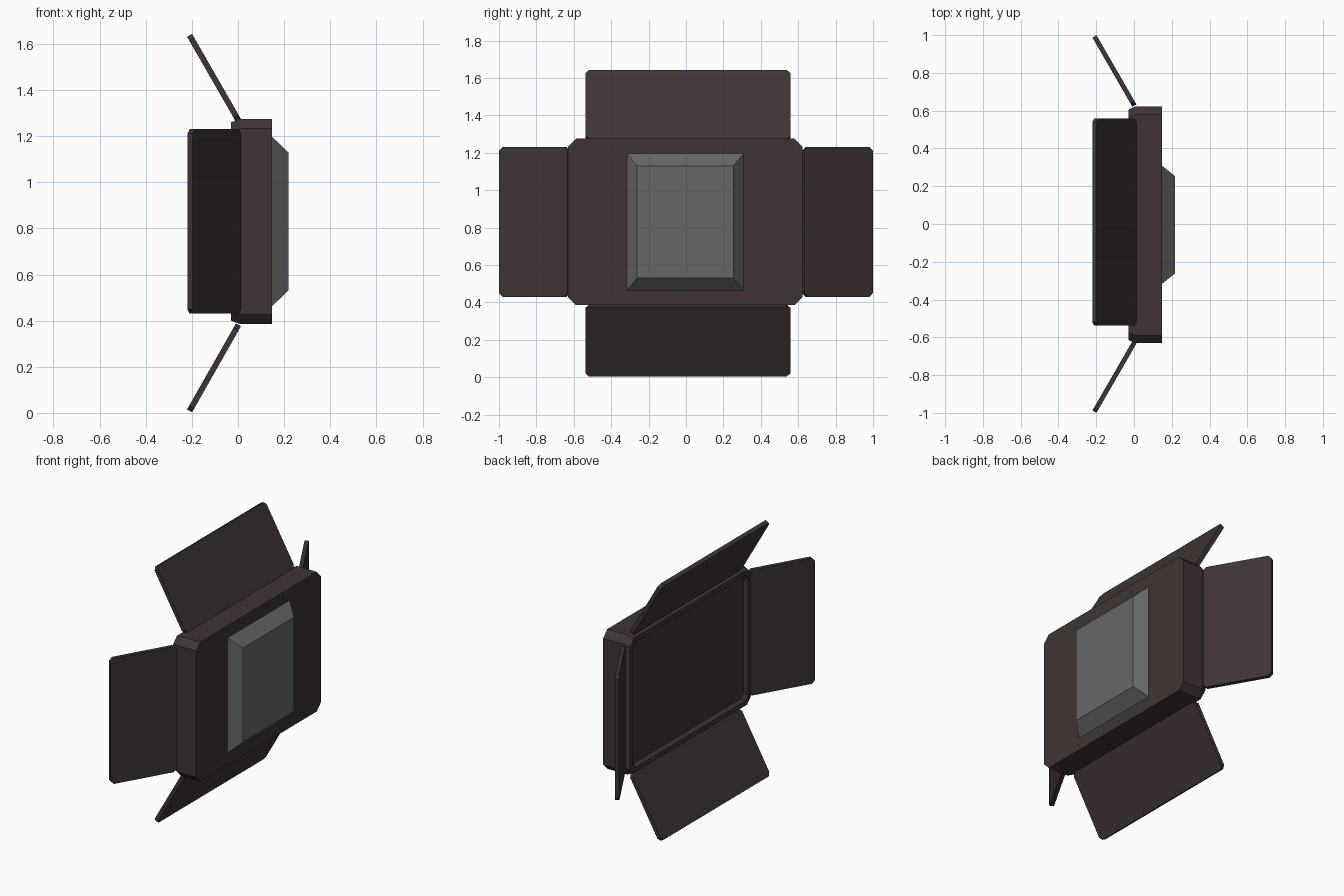
import bpy, bmesh, math
from mathutils import Vector

if "Cube" in bpy.data.objects:
    bpy.data.objects.remove(bpy.data.objects["Cube"])


def material(name, rgb):
    m = bpy.data.materials.new(name)
    m.diffuse_color = (*rgb, 1)
    m.use_nodes = True
    m.node_tree.nodes["Principled BSDF"].inputs["Base Color"].default_value = m.diffuse_color
    return m


BROWN = material("dark brown", (0.050, 0.034, 0.035))
GREY = material("mid grey", (0.135, 0.135, 0.137))
ZC = 0.83  # height of the panel centre


def octagon(hu, hv, c):
    """Rectangle outline with cut corners."""
    return [(hu - c, -hv), (hu, -hv + c), (hu, hv - c), (hu - c, hv),
            (-hu + c, hv), (-hu, hv - c), (-hu, -hv + c), (-hu + c, -hv)]


def loft(name, rings, mat):
    """Skin a list of point rings and cap both ends."""
    bm = bmesh.new()
    vs = [[bm.verts.new(p) for p in ring] for ring in rings]
    n = len(vs[0])
    for a, b in zip(vs, vs[1:]):
        for i in range(n):
            bm.faces.new((a[i], a[(i + 1) % n], b[(i + 1) % n], b[i]))
    bm.faces.new(vs[0][::-1])
    bm.faces.new(vs[-1])
    bmesh.ops.recalc_face_normals(bm, faces=bm.faces)
    me = bpy.data.meshes.new(name)
    bm.to_mesh(me)
    bm.free()
    me.materials.append(mat)
    ob = bpy.data.objects.new(name, me)
    bpy.context.collection.objects.link(ob)
    return ob


# Main panel: cut corners, tapered rim and shallow recess on the -x side
profile = [(0.148, 0.627, 0.445, 0.042), (0.01, 0.627, 0.445, 0.042),
           (-0.03, 0.61, 0.43, 0.042), (-0.03, 0.58, 0.40, 0.025),
           (-0.008, 0.565, 0.385, 0.025)]
loft("panel_body", [[(x, y - 0.004, z + ZC) for y, z in octagon(hy, hz, c)]
                    for x, hy, hz, c in profile], BROWN)

# Raised grey housing on the +x side
loft("rear_housing", [[(x, sy * hy - 0.004, ZC + sz * hz)
                       for sy, sz in ((-1, -1), (1, -1), (1, 1), (-1, 1))]
                      for x, hy, hz in ((0.145, 0.315, 0.37), (0.218, 0.257, 0.30))], GREY)


# Four slanted flaps, hinged on the panel edges and leaning to -x
def flap(name, hinge, tip, along, half_width):
    hinge, tip, along = Vector(hinge), Vector(tip), Vector(along)
    d = tip - hinge
    mid, half = (hinge + tip) / 2, d.length / 2
    d.normalize()
    normal = d.cross(along)
    rings = [[mid + d * u + along * v + normal * t
              for u, v in octagon(half, half_width, 0.02)]
             for t in (-0.0125, 0.0125)]
    loft(name, rings, BROWN)


for s, v, h in ((1, "upper", "right"), (-1, "lower", "left")):
    flap(v + "_flap", (0.002, 0.01, ZC - 0.005 + s * 0.443),
         (-0.21, 0.01, ZC - 0.007 + s * 0.814), (0, 1, 0), 0.548)
    flap(h + "_flap", (0.002, s * 0.627, ZC), (-0.209, s * 0.993, ZC), (0, 0, 1), 0.4)
